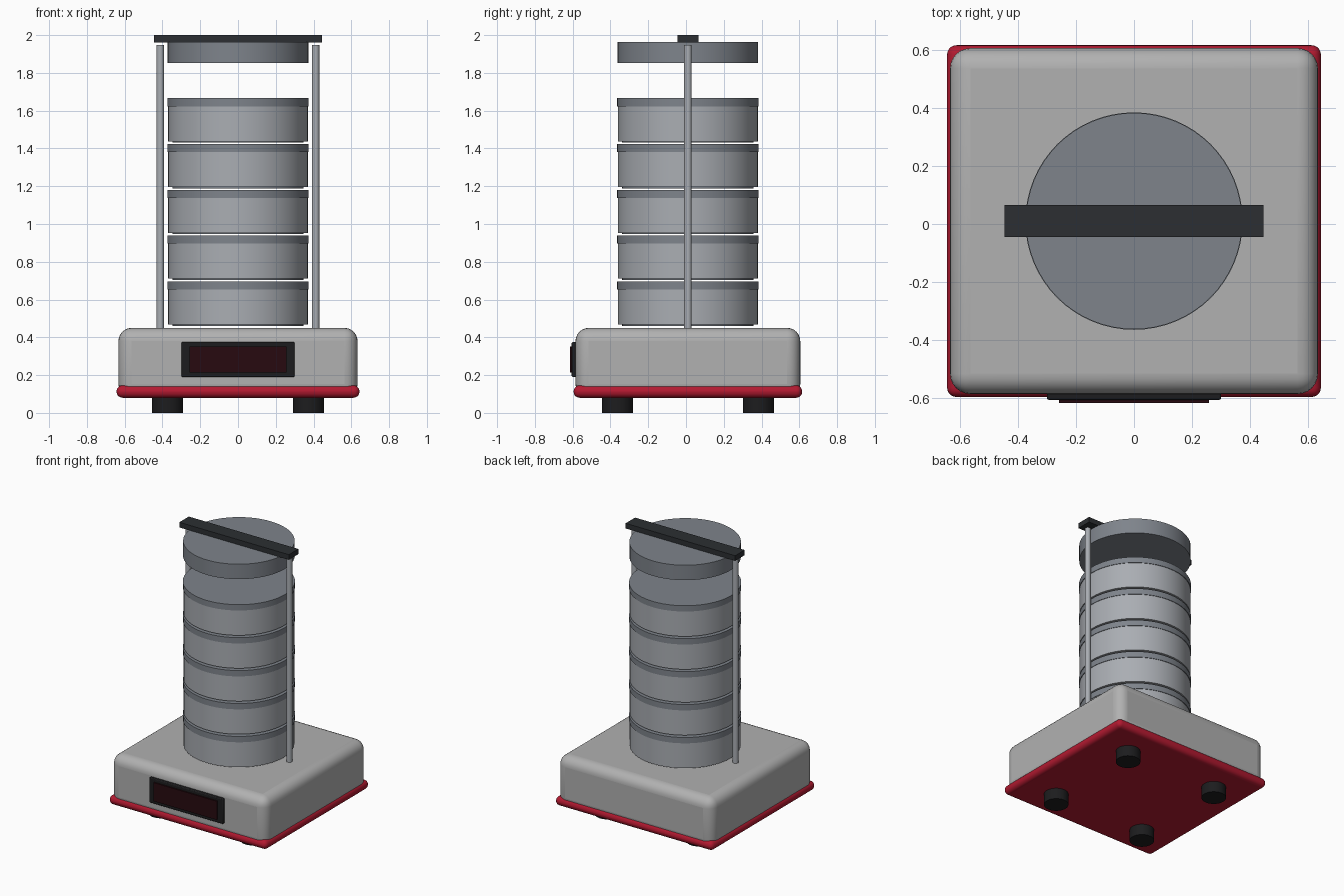
import bpy
import math

if "Cube" in bpy.data.objects:
    bpy.data.objects.remove(bpy.data.objects["Cube"])

CY = 0.01  # the body sits slightly behind centre, the display sticks out in front


def material(name, rgb):
    m = bpy.data.materials.new(name)
    m.diffuse_color = (*rgb, 1)
    m.use_nodes = True
    m.node_tree.nodes["Principled BSDF"].inputs["Base Color"].default_value = m.diffuse_color
    return m


RED = material("red", (0.45, 0.01, 0.03))
BLACK = material("black", (0.012, 0.012, 0.013))
SCREEN = material("screen", (0.02, 0.003, 0.005))
STEEL = material("steel", (0.40, 0.42, 0.45))
DARK_STEEL = material("dark_steel", (0.21, 0.23, 0.26))
BAR = material("bar", (0.025, 0.028, 0.032))
SHELL = material("shell", (0.44, 0.44, 0.44))


def finish(ob, name, mat):
    ob.name = name
    ob.data.materials.append(mat)
    bpy.ops.object.shade_smooth_by_angle(angle=math.radians(35))
    return ob


def box(name, x, y, z, mat, bevel=0, segments=4):
    """Box from (min, max) ranges, optionally rounded on all edges."""
    bpy.ops.mesh.primitive_cube_add(
        size=1, location=[(a + b) / 2 for a, b in (x, y, z)])
    ob = bpy.context.object
    ob.scale = [b - a for a, b in (x, y, z)]
    bpy.ops.object.transform_apply(location=False, rotation=False, scale=True)
    if bevel:
        mod = ob.modifiers.new("round", "BEVEL")
        mod.width = bevel
        mod.segments = segments
    return finish(ob, name, mat)


def cylinder(name, x, y, z, radius, mat, sides=64):
    bpy.ops.mesh.primitive_cylinder_add(
        vertices=sides, radius=radius, depth=z[1] - z[0],
        location=(x, y, (z[0] + z[1]) / 2))
    return finish(bpy.context.object, name, mat)


# Housing with red base trim
box("housing", (-0.633, 0.633), (CY - 0.595, CY + 0.595), (0.082, 0.45), SHELL, 0.07, 6)
box("base_trim", (-0.643, 0.643), (CY - 0.605, CY + 0.605), (0.08, 0.146), RED, 0.032, 5)

# Feet
for sx in (-1, 1):
    for sy in (-1, 1):
        cylinder("foot", sx * 0.373, CY + sy * 0.373, (0, 0.085), 0.082, BLACK, 32)

# Display panel on the front
box("display_frame", (-0.3, 0.3), (-0.605, -0.57), (0.19, 0.375), BLACK, 0.006, 2)
box("display_screen", (-0.258, 0.258), (-0.615, -0.595), (0.215, 0.352), SCREEN)

# Stack of sieves: wall, wider top rim, narrower nesting skirt
for i in range(5):
    z = 0.468 + i * 0.2425
    cylinder("sieve_wall", 0, CY, (z, z + 0.19), 0.37, STEEL)
    cylinder("sieve_rim", 0, CY, (z + 0.185, z + 0.228), 0.374, DARK_STEEL)
    cylinder("sieve_skirt", 0, CY, (z - 0.007, z + 0.01), 0.348, DARK_STEEL)

# Lid, clamping bar and the two rods
cylinder("lid", 0, CY, (1.853, 1.963), 0.372, DARK_STEEL)
box("clamp_bar", (-0.446, 0.446), (CY - 0.055, CY + 0.055), (1.962, 2.0), BAR)
for sx in (-1, 1):
    cylinder("clamp_rod", sx * 0.411, CY, (0.44, 1.947), 0.02, STEEL, 24)
